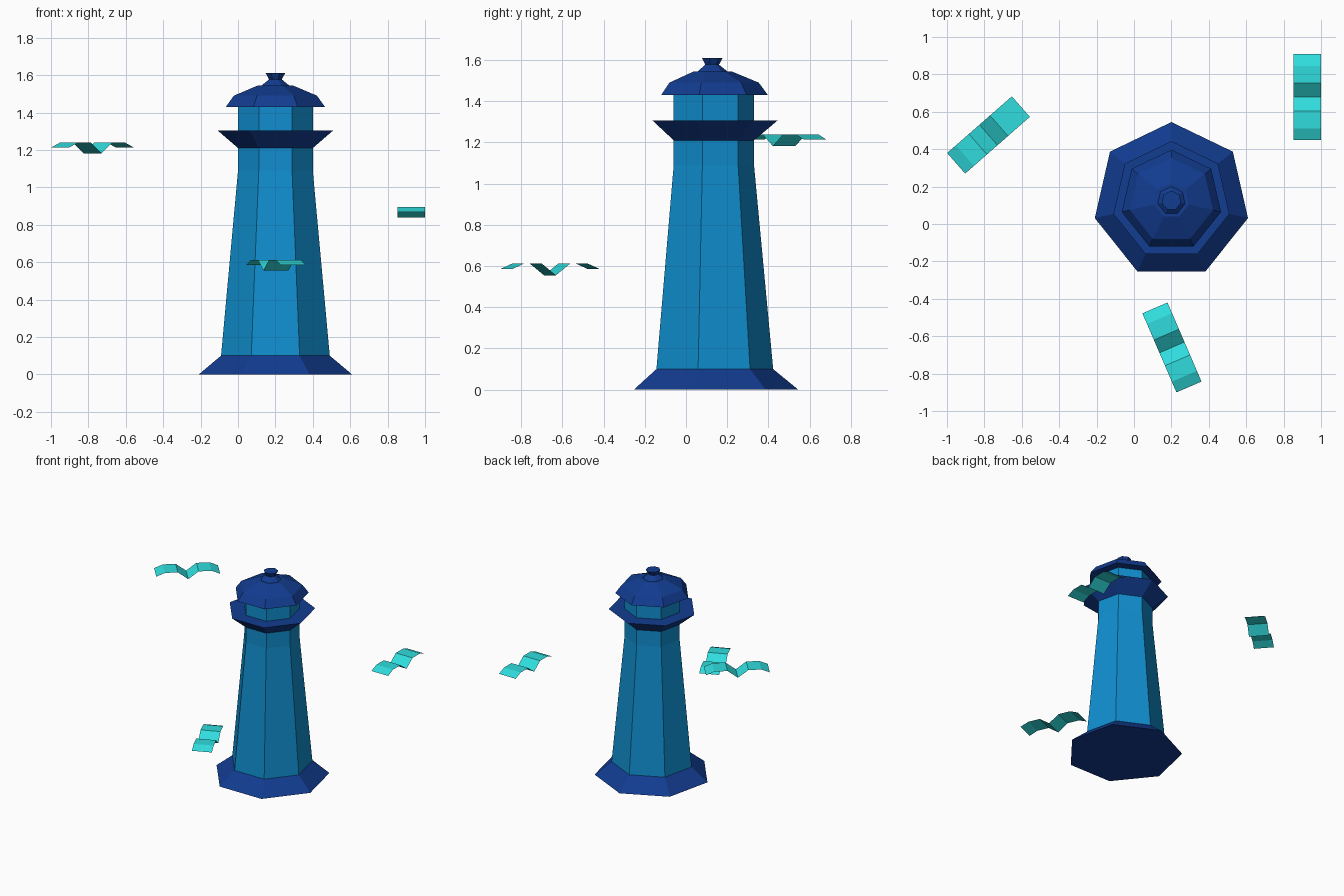
import bpy
import bmesh
from math import cos, sin, pi, radians

cube = bpy.data.objects.get("Cube")
if cube:
    bpy.data.objects.remove(cube, do_unlink=True)

SIDES = 7
AXIS = (0.2, 0.125)


def make_material(name, rgb):
    mat = bpy.data.materials.new(name)
    mat.use_nodes = True
    mat.diffuse_color = (*rgb, 1)
    mat.node_tree.nodes["Principled BSDF"].inputs["Base Color"].default_value = (*rgb, 1)
    return mat


navy = make_material("navy blue", (0.006, 0.045, 0.28))
sky = make_material("sky blue", (0.005, 0.27, 0.62))
turquoise = make_material("turquoise", (0.03, 0.72, 0.73))


def add_object(name, bm, mat, location, angle=0):
    mesh = bpy.data.meshes.new(name)
    bm.to_mesh(mesh)
    bm.free()
    mesh.materials.append(mat)
    obj = bpy.data.objects.new(name, mesh)
    obj.location = location
    obj.rotation_euler.z = angle
    bpy.context.collection.objects.link(obj)
    return obj


def turned_part(name, profile, mat):
    """Seven-sided solid from (radius, height) pairs, bottom to top."""
    bm = bmesh.new()
    rings = []
    for r, z in profile:
        angles = [pi / 2 + 2 * pi * k / SIDES for k in range(SIDES)]
        rings.append([bm.verts.new((r * cos(a), r * sin(a), z)) for a in angles])
    for low, high in zip(rings, rings[1:]):
        for k in range(SIDES):
            n = (k + 1) % SIDES
            bm.faces.new((low[k], low[n], high[n], high[k]))
    bm.faces.new(rings[0][::-1])
    bm.faces.new(rings[-1])
    return add_object(name, bm, mat, (*AXIS, 0))


# Lighthouse, from the ground up
turned_part("base", [(0.42, 0), (0.298, 0.1)], navy)
turned_part("tower", [(0.298, 0.1), (0.205, 1.09), (0.205, 1.21)], sky)
turned_part("gallery", [(0.205, 1.21), (0.318, 1.305)], navy)
turned_part("lantern_room", [(0.205, 1.305), (0.205, 1.43)], sky)
turned_part("roof", [(0.272, 1.43), (0.228, 1.49), (0.095, 1.545)], navy)
turned_part("finial", [(0.075, 1.545), (0.035, 1.577), (0.053, 1.61)], navy)

# Gulls: folded ribbons, mirrored about the body
half_wing = [(0.075, 0.057), (0.168, 0.057), (0.23, 0.031)]
wing_line = [(-x, z) for x, z in reversed(half_wing)] + [(0, 0)] + half_wing


def gull(name, location, angle):
    bm = bmesh.new()
    pairs = [[bm.verts.new((x, y, z)) for y in (-0.073, 0.073)] for x, z in wing_line]
    for a, b in zip(pairs, pairs[1:]):
        bm.faces.new((a[0], b[0], b[1], a[1]))
    add_object(name, bm, turquoise, location, radians(angle))


gull("gull_left", (0.926, 0.678, 0.838), 90)
gull("gull_right", (-0.778, 0.476, 1.182), 41.2)
gull("gull_front", (0.203, -0.66, 0.555), 113.3)
